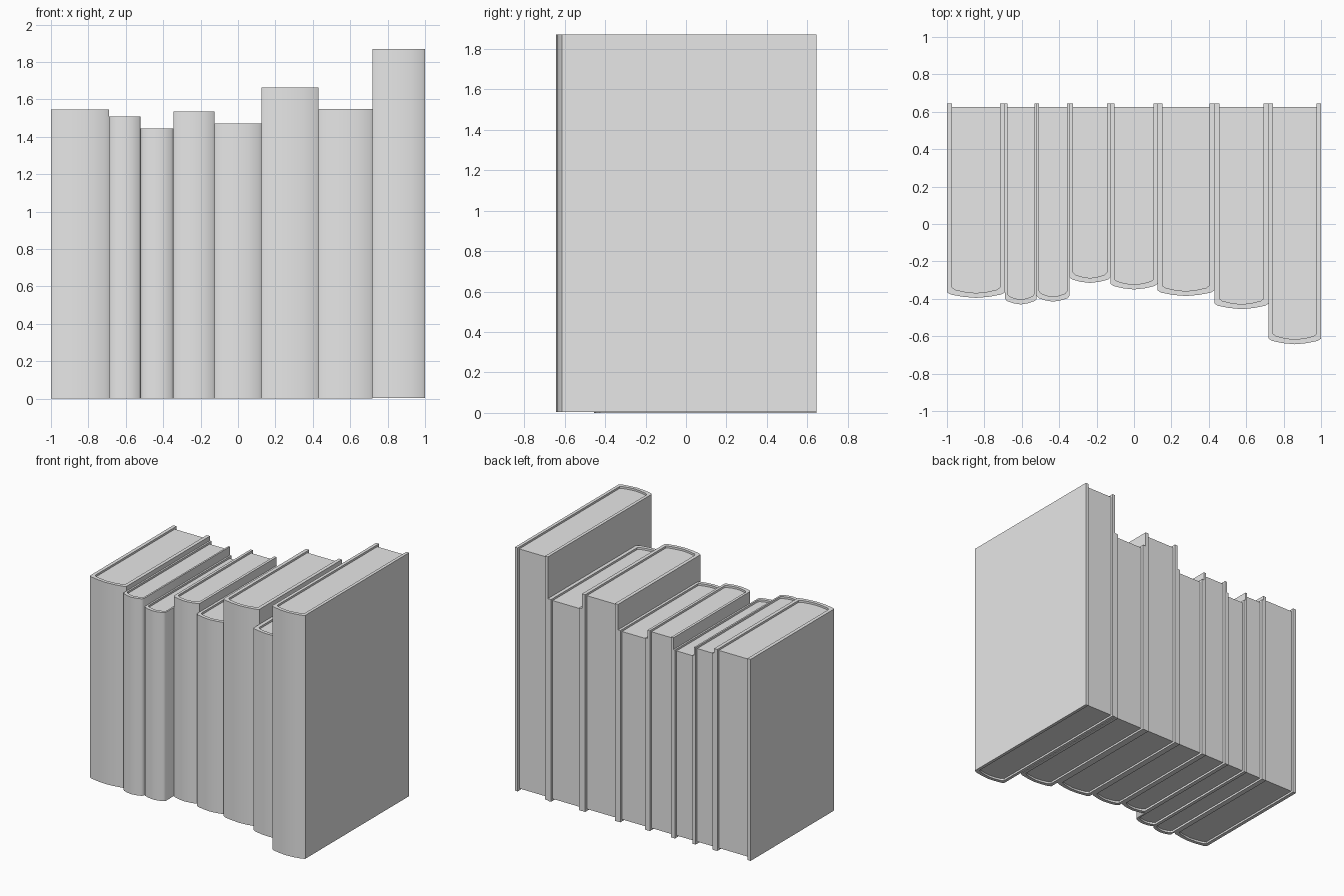
import bpy
import bmesh

cube = bpy.data.objects.get("Cube")
if cube:
    bpy.data.objects.remove(cube, do_unlink=True)

grey = bpy.data.materials.new("plain grey")
grey.use_nodes = True
grey.diffuse_color = (0.8, 0.8, 0.8, 1)
grey.node_tree.nodes["Principled BSDF"].inputs["Base Color"].default_value = (0.8, 0.8, 0.8, 1)

BACK = 0.645        # rear edge of the covers
PAGE_BACK = 0.625   # rear edge of the pages
BULGE = 0.03        # how far a spine swells forward
BOARD = 0.026       # spine thickness
INSET = 0.015       # pages sit inside the cover, top and bottom


def prism(name, outline, z0, z1):
    """Extrude a flat outline upwards into a solid object."""
    bm = bmesh.new()
    face = bm.faces.new([bm.verts.new((x, y, z0)) for x, y in outline])
    result = bmesh.ops.extrude_face_region(bm, geom=[face])
    top = [v for v in result["geom"] if isinstance(v, bmesh.types.BMVert)]
    bmesh.ops.translate(bm, verts=top, vec=(0, 0, z1 - z0))
    bmesh.ops.recalc_face_normals(bm, faces=bm.faces[:])
    mesh = bpy.data.meshes.new(name)
    bm.to_mesh(mesh)
    bm.free()
    mesh.materials.append(grey)
    obj = bpy.data.objects.new(name, mesh)
    bpy.context.collection.objects.link(obj)
    bpy.ops.object.select_all(action="DESELECT")
    obj.select_set(True)
    bpy.context.view_layer.objects.active = obj
    bpy.ops.object.shade_smooth_by_angle(angle=0.8)
    return obj


def spine_curve(x0, x1, front):
    """Shallow rounded spine from left to right, seen from above."""
    mid, half = (x0 + x1) / 2, (x1 - x0) / 2
    shape = [(-1, 1), (-0.87, 0.6), (-0.45, 0.2), (0, 0),
             (0.45, 0.2), (0.87, 0.6), (1, 1)]
    return [(mid + half * u, front + BULGE * d) for u, d in shape]


def book(number, x0, x1, front, height, board, base):
    outer = spine_curve(x0, x1, front)
    inner = spine_curve(x0 + board, x1 - board, front + BOARD)
    # Hard cover wrapping both sides and the spine
    cover = ([(x0, BACK)] + outer + [(x1, BACK), (x1 - board, BACK)]
             + inner[::-1] + [(x0 + board, BACK)])
    prism(f"book_cover_{number}", cover, base, height)
    # Page block set inside the cover
    pages = [(x0 + board, PAGE_BACK)] + inner + [(x1 - board, PAGE_BACK)]
    prism(f"book_pages_{number}", pages, base + INSET, height - INSET)


# Width, spine front, height and board thickness of each book along the row
books = [
    (0.31, -0.395, 1.545, 0.027),
    (0.17, -0.43, 1.51, 0.013),
    (0.175, -0.415, 1.445, 0.013),
    (0.22, -0.315, 1.535, 0.02),
    (0.25, -0.35, 1.47, 0.02),
    (0.305, -0.385, 1.665, 0.027),
    (0.29, -0.455, 1.55, 0.027),
    (0.28, -0.643, 1.87, 0.024),
]
x = -1.0
for i, (width, front, height, board) in enumerate(books, 1):
    base = 0.004 if i == len(books) else 0
    book(i, x, x + width, front, height, board, base)
    x += width
